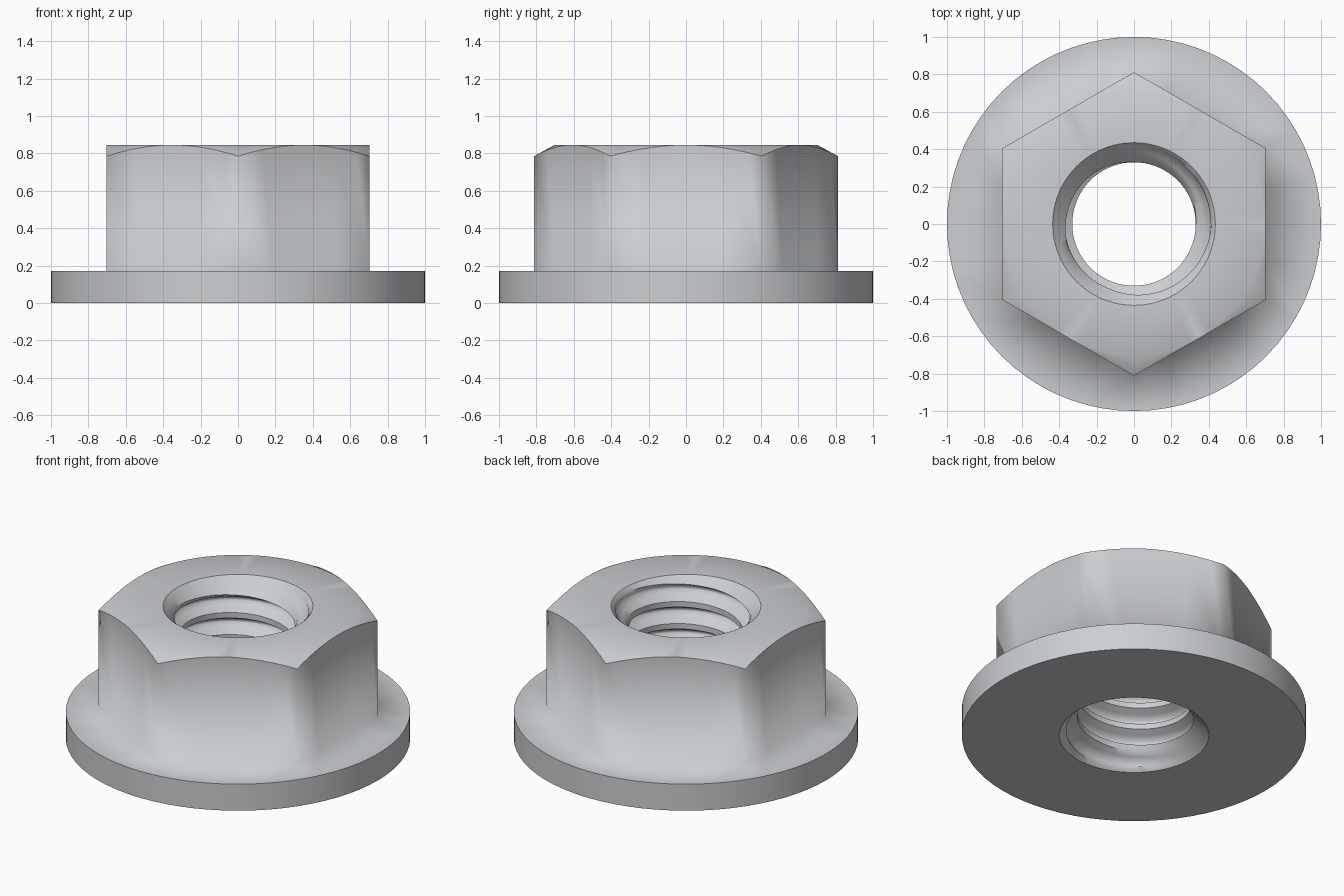
import bpy, bmesh
from math import cos, sin, pi, radians

cube = bpy.data.objects.get("Cube")
if cube:
    bpy.data.objects.remove(cube)

N = 72                      # segments around the axis
COARSE = 24                 # segments at the foot of the hexagon
HEIGHT, FLANGE_Z = 0.845, 0.17
FLANGE_R, APOTHEM = 1.0, 0.703
MINOR, MAJOR, SINK_R, PITCH = 0.33, 0.41, 0.435, 0.141

bm = bmesh.new()
cache = {}


def vert(angle, r, z):
    """Shared vertex at polar coordinates."""
    co = (r * cos(angle), r * sin(angle), z)
    key = tuple(round(c, 5) + 0.0 for c in co)
    if key not in cache:
        cache[key] = bm.verts.new(co)
    return cache[key]


def face(verts):
    """Face that skips collapsed corners."""
    unique = list(dict.fromkeys(verts))
    if len(unique) > 2 and not bm.faces.get(unique):
        bm.faces.new(unique)


def ring(count, radius, height):
    angles = [2 * pi * i / count for i in range(count)]
    return [vert(a, radius(a), height(a)) for a in angles]


def bridge(few, many):
    """Join two rings; the second may be a whole multiple finer."""
    step = len(many) // len(few)
    for j in range(len(few)):
        arc = [many[(j * step + s) % len(many)] for s in range(step + 1)]
        face([few[j], few[(j + 1) % len(few)]] + arc[::-1])


def hex_radius(a):
    return APOTHEM / cos((a + pi / 6) % (pi / 3) - pi / 6)


def chamfer_height(a):
    return HEIGHT - 0.55 * (hex_radius(a) - APOTHEM)


# Flange, hexagon and chamfered top
def circle(r, z):
    return ring(N, lambda a: r, lambda a: z)


sink_bottom, sink_top = circle(SINK_R, 0), circle(SINK_R, HEIGHT)
rim_low, rim_high = circle(FLANGE_R, 0), circle(FLANGE_R, FLANGE_Z)
hex_foot = ring(COARSE, hex_radius, lambda a: FLANGE_Z)
hex_edge = ring(N, hex_radius, chamfer_height)
top_edge = circle(APOTHEM, HEIGHT)
bridge(sink_bottom, rim_low)
bridge(rim_low, rim_high)
bridge(hex_foot, rim_high)
bridge(hex_foot, hex_edge)
bridge(hex_edge, top_edge)
bridge(top_edge, sink_top)

# Threaded bore with a countersink at each end
MID = (MINOR + MAJOR) / 2
THREAD = [(0, MINOR), (0.25, MINOR), (0.41, MID), (0.56, MAJOR), (0.69, MAJOR), (0.84, MID)]


def thread_column(i):
    column = []
    for turn in range(-2, 8):
        for frac, r in THREAD:
            z = min(max((turn + frac + i / N) * PITCH, 0), HEIGHT)
            r = max(r, SINK_R - z, SINK_R - (HEIGHT - z))
            column.append(vert(2 * pi * i / N, r, z))
    return column


columns = [thread_column(i) for i in range(N + 1)]
for a, b in zip(columns, columns[1:]):
    for k in range(len(a) - 1):
        face([a[k], b[k], b[k + 1], a[k + 1]])

# Smooth shading, with hard rims and thread crests
bmesh.ops.recalc_face_normals(bm, faces=bm.faces)
for f in bm.faces:
    f.smooth = True
for e in bm.edges:
    d = e.verts[1].co - e.verts[0].co
    upright = d.xy.length < 0.001
    if not upright and e.calc_face_angle_signed(0) > radians(40):
        e.smooth = False

# Plain steel material
steel = bpy.data.materials.new("light_grey_steel")
steel.use_nodes = True
colour = (0.6, 0.62, 0.64, 1)
steel.diffuse_color = colour
steel.node_tree.nodes["Principled BSDF"].inputs["Base Color"].default_value = colour

mesh = bpy.data.meshes.new("flange_nut")
bm.to_mesh(mesh)
bm.free()
mesh.materials.append(steel)
nut = bpy.data.objects.new("flange_nut", mesh)
bpy.context.collection.objects.link(nut)
